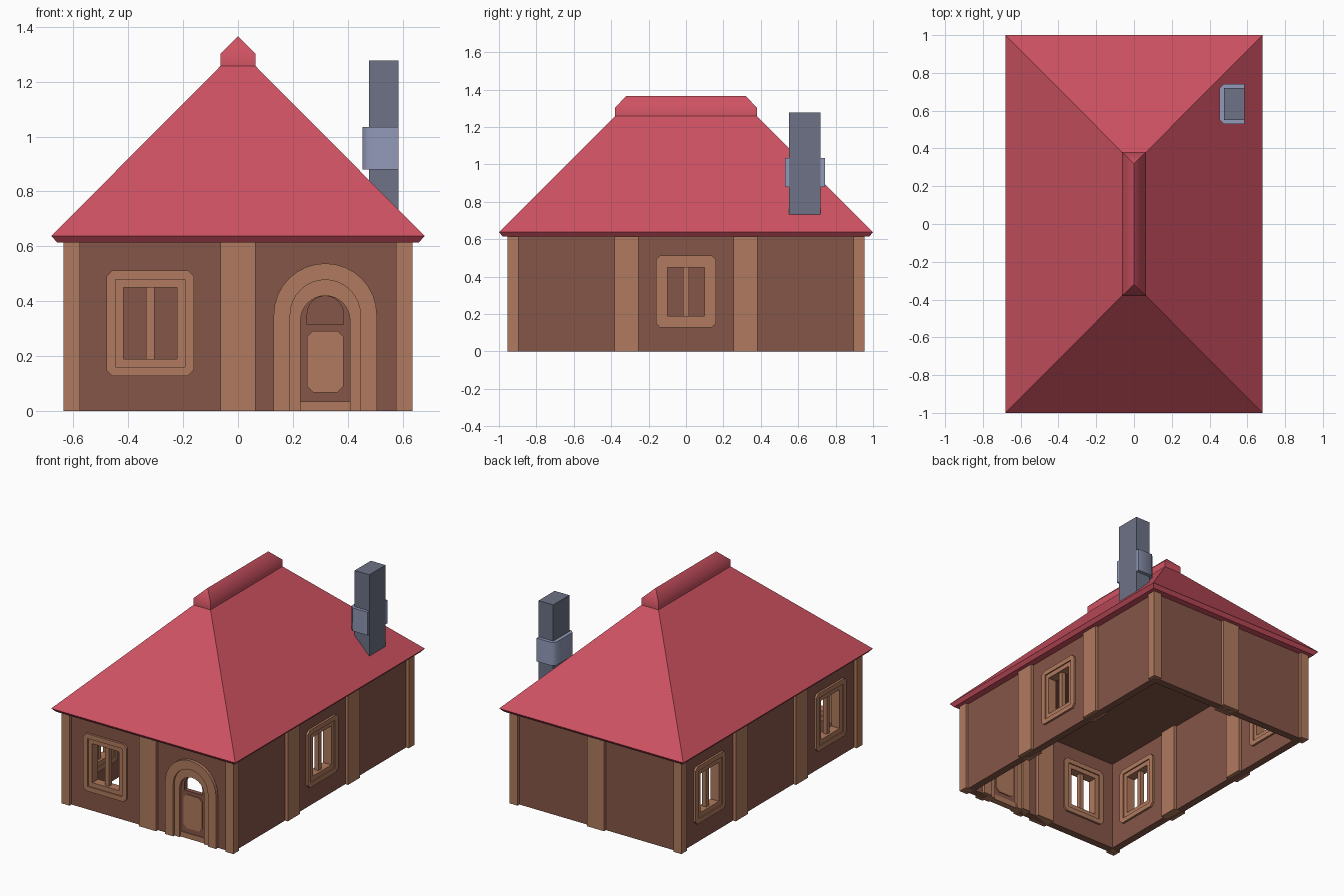
import bpy, bmesh, math
from mathutils import Matrix

if "Cube" in bpy.data.objects:
    bpy.data.objects.remove(bpy.data.objects["Cube"])


def material(name, r, g, b):
    m = bpy.data.materials.new(name)
    m.use_nodes = True
    m.diffuse_color = (r, g, b, 1)
    m.node_tree.nodes["Principled BSDF"].inputs["Base Color"].default_value = (r, g, b, 1)
    return m


RED = material("roof red", 0.62, 0.085, 0.122)
WALL = material("dark brown plaster", 0.235, 0.093, 0.065)
TRIM = material("light brown timber", 0.434, 0.195, 0.112)
STONE = material("slate grey", 0.153, 0.168, 0.238)
COLLAR = material("pale blue stone", 0.287, 0.319, 0.479)

HX, HY, TOP = 0.635, 0.955, 0.617     # outer half sizes and wall height


def finish(name, bm, mat, place=None):
    bmesh.ops.remove_doubles(bm, verts=bm.verts, dist=1e-5)
    bmesh.ops.recalc_face_normals(bm, faces=bm.faces)
    mesh = bpy.data.meshes.new(name)
    bm.to_mesh(mesh)
    bm.free()
    mesh.materials.append(mat)
    ob = bpy.data.objects.new(name, mesh)
    bpy.context.collection.objects.link(ob)
    if place:
        ob.matrix_world = place
    return ob


def side(angle, half):
    """Local x runs along a wall, local y goes inward from its outer face."""
    return Matrix.Rotation(math.radians(angle), 4, 'Z') @ Matrix.Translation((0, -half, 0))


FRONT, BACK = side(0, HY), side(180, HY)
EAST, WEST = side(90, HX), side(-90, HX)


def chamfered(u, z, w, h, c):
    """Rectangle outline with cut corners; w and h are half sizes."""
    pts = []
    for sx, sz in ((1, 1), (-1, 1), (-1, -1), (1, -1)):
        corner = [(u + sx * w, z + sz * (h - c)), (u + sx * (w - c), z + sz * h)]
        pts += corner if sx == sz else corner[::-1]
    return pts


def arch(u, z, r, base=0.0, n=16):
    """Upright outline with a round head of radius r centred at (u, z)."""
    head = [(u + r * math.cos(math.pi * i / n), z + r * math.sin(math.pi * i / n))
            for i in range(n + 1)]
    return [(u + r, base)] + head + [(u - r, base)]


def prism(name, outline, d0, d1, mat, place):
    bm = bmesh.new()
    a, b = ([bm.verts.new((u, d, z)) for u, z in outline] for d in (d0, d1))
    bm.faces.new(a)
    bm.faces.new(b)
    for i in range(len(a)):
        j = (i + 1) % len(a)
        bm.faces.new((a[i], a[j], b[j], b[i]))
    return finish(name, bm, mat, place)


def ring(name, outer, inner, d0, d1, mat, place, is_open=False):
    """Frame between two outlines; an open one has feet instead of a sill."""
    bm = bmesh.new()
    loops = [[bm.verts.new((u, d, z)) for u, z in line]
             for line, d in ((outer, d0), (inner, d0), (inner, d1), (outer, d1))]
    n = len(outer)
    for k in range(4):
        a, b = loops[k], loops[(k + 1) % 4]
        for i in range(n - 1 if is_open else n):
            j = (i + 1) % n
            bm.faces.new((a[i], a[j], b[j], b[i]))
    if is_open:
        for i in (0, n - 1):
            bm.faces.new([line[i] for line in loops])
    return finish(name, bm, mat, place)


def block(name, u0, u1, d0, d1, z0, z1, mat, place=None):
    return prism(name, [(u0, z0), (u1, z0), (u1, z1), (u0, z1)], d0, d1, mat, place)


def cut(ob, cutter):
    mod = ob.modifiers.new("opening", 'BOOLEAN')
    mod.operation, mod.solver, mod.object = 'DIFFERENCE', 'EXACT', cutter
    cutter.hide_render = True
    bpy.context.view_layer.update()
    bpy.context.view_layer.objects.active = ob
    bpy.ops.object.modifier_apply(modifier=mod.name)
    bpy.data.objects.remove(cutter)


def stack(name, levels, mat):
    """Solid through centred rectangles given as (half x, half y, z)."""
    bm = bmesh.new()
    rows = [[bm.verts.new((sx * x, sy * y, z))
             for sx, sy in ((1, 1), (-1, 1), (-1, -1), (1, -1))] for x, y, z in levels]
    for a, b in zip(rows, rows[1:]):
        for i in range(4):
            j = (i + 1) % 4
            bm.faces.new((a[i], a[j], b[j], b[i]))
    bm.faces.new(rows[0])
    if levels[-1][0]:
        bm.faces.new(rows[-1])
    return finish(name, bm, mat)


def window(label, wall, u, place):
    z = 0.32
    cut(wall, block("cutter", u - 0.11, u + 0.11, -0.1, 0.2, z - 0.14, z + 0.14, TRIM, place))
    mid = chamfered(u, z, 0.126, 0.16, 0.001)
    ring(label + "_window_casing", chamfered(u, z, 0.16, 0.192, 0.022), mid, 0.006, 0.084, TRIM, place)
    ring(label + "_window_frame", mid, chamfered(u, z, 0.098, 0.13, 0.001), 0.014, 0.076, TRIM, place)
    block(label + "_window_mullion", u - 0.015, u + 0.015, 0.03, 0.06, z - 0.13, z + 0.13, TRIM, place)


# Walls, their posts and their windows
WALLS = (("front", FRONT, HX, (0,), (-0.32,)),
         ("back", BACK, HX, (0,), ()),
         ("left", EAST, HY, (-0.318, 0.318), (0,)),
         ("right", WEST, HY, (-0.318, 0.318), (-0.637, 0.637)))
for label, place, half, posts, windows in WALLS:
    wall = block(label + "_wall", 0.02 - half, half - 0.02, 0.02, 0.07, 0, TOP, WALL, place)
    for i, u in enumerate(posts):
        block(f"{label}_post_{i + 1}", u - 0.063, u + 0.063, 0, 0.09, 0, TOP, TRIM, place)
    for i, u in enumerate(windows):
        window(f"{label}_{i + 1}", wall, u, place)
    if label == "front":
        cut(wall, prism("cutter", arch(0.318, 0.35, 0.14, -0.1), -0.1, 0.2, WALL, place))
for sx in (-1, 1):
    for sy in (-1, 1):
        xs, ys = sorted((sx * HX, sx * (HX - 0.06))), sorted((sy * HY, sy * (HY - 0.06)))
        block("corner_post", *xs, *ys, 0, TOP, TRIM)

# Arched doorway and door with a round-headed opening
u = 0.318
ring("door_surround", arch(u, 0.35, 0.188), arch(u, 0.35, 0.128), 0, 0.09, TRIM, FRONT, True)
ring("door_frame", arch(u, 0.35, 0.128), arch(u, 0.33, 0.09), 0.014, 0.076, TRIM, FRONT, True)
door = prism("door", arch(u, 0.33, 0.091), 0.03, 0.06, WALL, FRONT)
cut(door, prism("cutter", arch(u, 0.353, 0.066, 0.315), -0.1, 0.2, WALL, FRONT))
prism("door_panel", chamfered(u, 0.18, 0.067, 0.112, 0.022), 0.024, 0.066, TRIM, FRONT)
block("door_sill", u - 0.09, u + 0.09, 0.024, 0.066, 0, 0.035, TRIM, FRONT)

# Ceiling
block("ceiling", 0.05 - HX, HX - 0.05, 0.05 - HY, HY - 0.05, 0.609, 0.614, WALL)

# Hipped roof and ridge cap
stack("roof", [(0.66, 0.98, 0.615), (0.68, 1.0, 0.638), (0.063, 0.38, 1.258)], RED)
cap = stack("ridge_cap", [(0.063, 0.38, 1.258), (0.063, 0.38, 1.303), (0, 0.32, 1.365)], RED)

# Chimney, cut along the roof slope, with a collar on three sides
prism("chimney", [(0.477, 0.8), (0.585, 0.732), (0.585, 1.277), (0.477, 1.277)],
      0.55, 0.72, STONE, None)
bm = bmesh.new()
plan = [(0.584, 0.53), (0.475, 0.53), (0.453, 0.552), (0.453, 0.72), (0.475, 0.742), (0.584, 0.742)]
low = bm.faces.new([bm.verts.new((x, y, 0.88)) for x, y in plan])
top = bmesh.ops.extrude_face_region(bm, geom=[low])["geom"]
bmesh.ops.translate(bm, vec=(0, 0, 0.155), verts=[g for g in top if isinstance(g, bmesh.types.BMVert)])
collar = finish("chimney_collar", bm, COLLAR)

# Soft edges on the ridge cap and collar
for ob in (cap, collar):
    bpy.ops.object.select_all(action='DESELECT')
    ob.select_set(True)
    bpy.context.view_layer.objects.active = ob
    bpy.ops.object.shade_smooth_by_angle(angle=math.radians(50))
